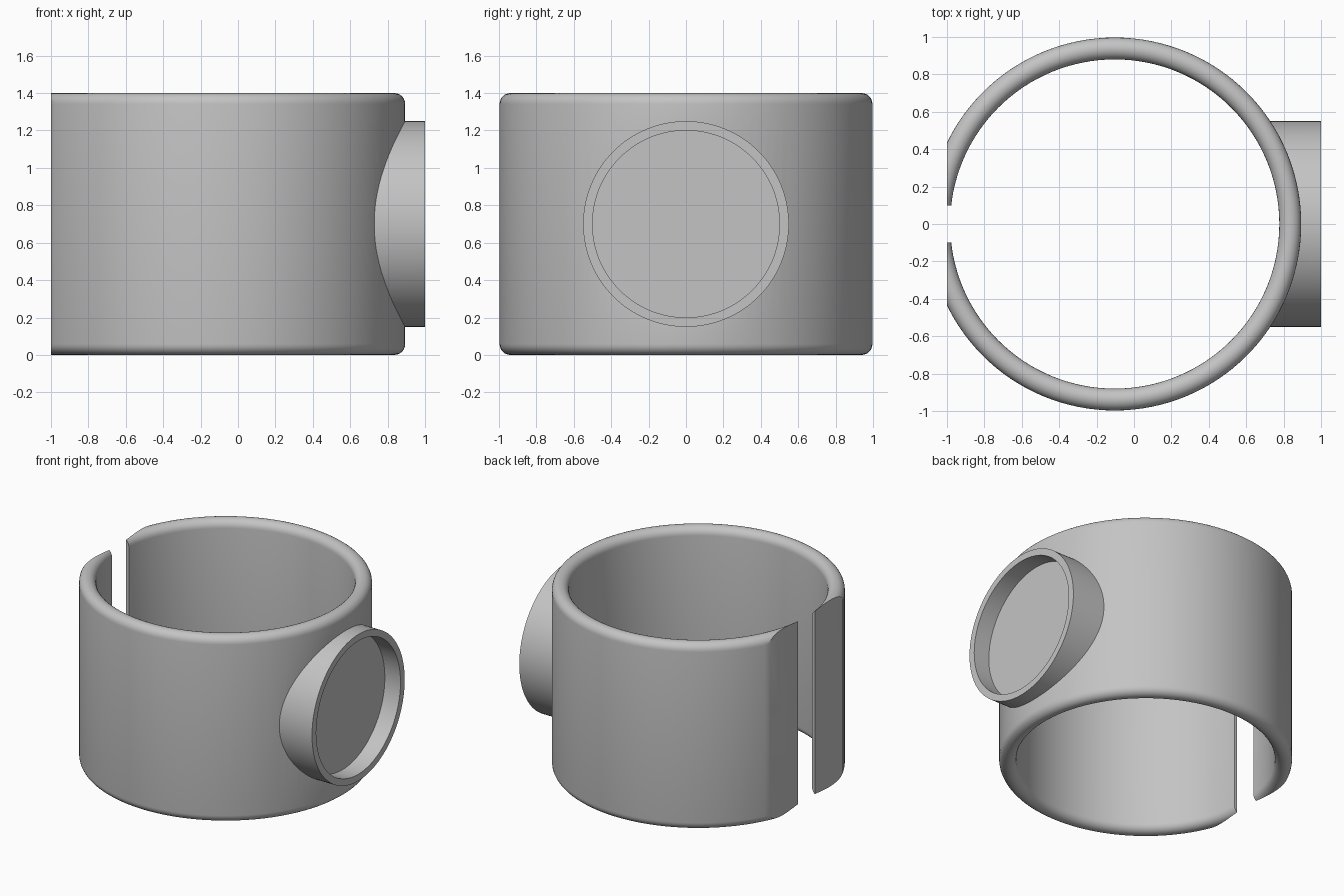
import bpy, bmesh, math
from mathutils import Matrix, Vector

cube = bpy.data.objects.get("Cube")
if cube:
    bpy.data.objects.remove(cube, do_unlink=True)

CX, OUTER, INNER, HEIGHT = -0.103, 0.997, 0.88, 1.4
MID_Z = HEIGHT / 2
SEGMENTS = 128

grey = bpy.data.materials.new("plain grey")
grey.use_nodes = True
colour = (0.55, 0.55, 0.55, 1)
grey.diffuse_color = colour
grey.node_tree.nodes["Principled BSDF"].inputs["Base Color"].default_value = colour


def finish(bm, name):
    bmesh.ops.recalc_face_normals(bm, faces=bm.faces)
    mesh = bpy.data.meshes.new(name)
    bm.to_mesh(mesh)
    bm.free()
    mesh.materials.append(grey)
    obj = bpy.data.objects.new(name, mesh)
    bpy.context.collection.objects.link(obj)
    return obj


def cylinder(name, radius, start, end, along_x=False):
    bm = bmesh.new()
    bmesh.ops.create_cone(bm, cap_ends=True, segments=SEGMENTS,
                          radius1=radius, radius2=radius, depth=end - start)
    middle = (start + end) / 2
    if along_x:
        matrix = Matrix.Translation((middle, 0, MID_Z)) @ Matrix.Rotation(math.pi / 2, 4, "Y")
    else:
        matrix = Matrix.Translation((CX, 0, middle))
    bm.transform(matrix)
    return finish(bm, name)


def box(name, low, high):
    low, high = Vector(low), Vector(high)
    bm = bmesh.new()
    bmesh.ops.create_cube(bm, size=1)
    bm.transform(Matrix.Translation((low + high) / 2) @ Matrix.Diagonal((high - low).to_4d()))
    return finish(bm, name)


def boolean(target, other, operation):
    modifier = target.modifiers.new("join", "BOOLEAN")
    modifier.object, modifier.operation, modifier.solver = other, operation, "EXACT"
    bpy.context.view_layer.objects.active = target
    bpy.ops.object.modifier_apply(modifier=modifier.name)
    bpy.data.objects.remove(other, do_unlink=True)


# Round-rimmed band: a stadium cross-section swept around the axis
r = (OUTER - INNER) / 2
steps = 12
section = []
for base, z in ((0, HEIGHT - r), (math.pi, r)):
    for i in range(steps + 1):
        a = base + math.pi * i / steps
        section.append((INNER + r + r * math.cos(a), z + r * math.sin(a)))
bm = bmesh.new()
rings = []
for s in range(SEGMENTS):
    t = 2 * math.pi * s / SEGMENTS
    rings.append([bm.verts.new((CX + d * math.cos(t), d * math.sin(t), z)) for d, z in section])
for s in range(SEGMENTS):
    a, b = rings[s], rings[(s + 1) % SEGMENTS]
    for i in range(len(section)):
        j = (i + 1) % len(section)
        bm.faces.new((a[i], b[i], b[j], a[j]))
band = finish(bm, "split_band")

# Round boss on the side, trimmed to stay outside the bore, with a shallow pocket
boss = cylinder("boss", 0.55, 0.6, 1, along_x=True)
boolean(boss, cylinder("bore_cutter", INNER + r, -0.5, HEIGHT + 0.5), "DIFFERENCE")
boolean(band, boss, "UNION")
boolean(band, cylinder("pocket_cutter", 0.5, 0.87, 1.2, along_x=True), "DIFFERENCE")

# Flat on the opposite side and the slot through it
boolean(band, box("flat_cutter", (-1.5, -1.5, -0.5), (-1, 1.5, 2)), "DIFFERENCE")
boolean(band, box("slot_cutter", (-1.5, -0.1, -0.5), (-0.6, 0.1, 2)), "DIFFERENCE")

bpy.ops.object.select_all(action="DESELECT")
band.select_set(True)
bpy.context.view_layer.objects.active = band
bpy.ops.object.shade_smooth_by_angle(angle=math.radians(30))
